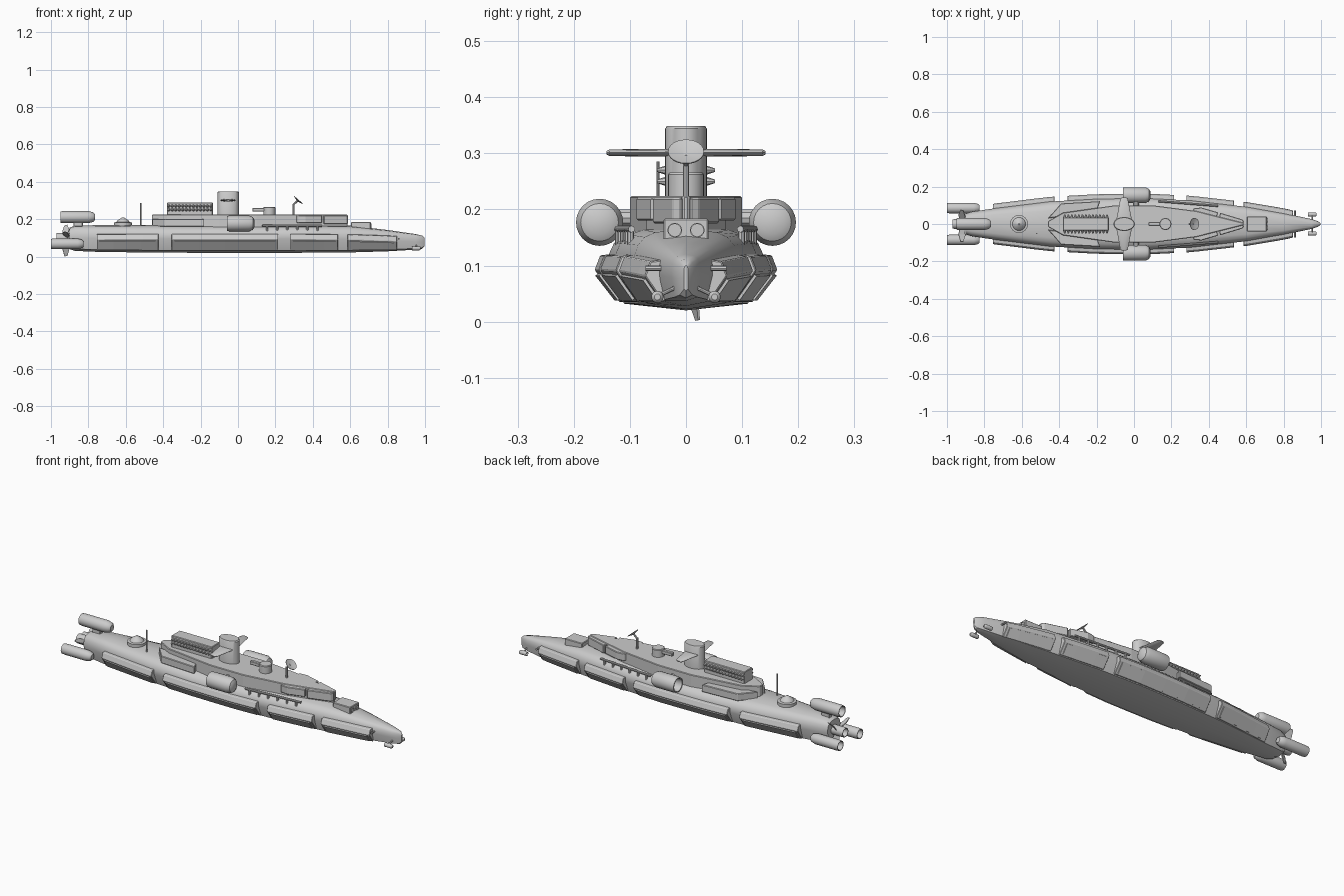
import bpy, bmesh, math
from mathutils import Vector, Matrix

if "Cube" in bpy.data.objects:
    bpy.data.objects.remove(bpy.data.objects["Cube"])


def finish(name, bm, smooth=False, bevel=0):
    bmesh.ops.recalc_face_normals(bm, faces=bm.faces)
    me = bpy.data.meshes.new(name)
    bm.to_mesh(me)
    bm.free()
    ob = bpy.data.objects.new(name, me)
    bpy.context.collection.objects.link(ob)
    if bevel:
        m = ob.modifiers.new("bevel", 'BEVEL')
        m.width, m.segments = bevel, 1
    if smooth:
        bpy.ops.object.select_all(action='DESELECT')
        ob.select_set(True)
        bpy.context.view_layer.objects.active = ob
        bpy.ops.object.shade_smooth_by_angle(angle=math.radians(35))
    return ob


def loft(name, rings, smooth=False, bevel=0):
    bm = bmesh.new()
    vs = [[bm.verts.new(p) for p in r] for r in rings]
    n = len(vs[0])
    for a, b in zip(vs, vs[1:]):
        for i in range(n):
            bm.faces.new((a[i], a[(i + 1) % n], b[(i + 1) % n], b[i]))
    bm.faces.new(vs[0])
    bm.faces.new(vs[-1])
    return finish(name, bm, smooth, bevel)


def prism(name, pts, z0, z1, bevel=0.003):
    return loft(name, [[(x, y, z) for x, y in pts] for z in (z0, z1)], bevel=bevel)


def box(name, lo, hi, bevel=0.003):
    return prism(name, [(lo[0], lo[1]), (hi[0], lo[1]), (hi[0], hi[1]), (lo[0], hi[1])], lo[2], hi[2], bevel)


def lathe(name, prof, loc, axis=(1, 0, 0), n=24, sx=1.0):
    # profile of (distance along axis, radius), spun about the axis
    q = Vector((0, 0, 1)).rotation_difference(Vector(axis))
    rings = []
    for d, r in prof:
        rings.append([Vector(loc) + q @ Vector((r * sx * math.cos(2 * math.pi * i / n),
                      r * math.sin(2 * math.pi * i / n), d)) for i in range(n)])
    return loft(name, rings, smooth=True)


def rod(name, a, b, r, n=10):
    d = Vector(b) - Vector(a)
    return lathe(name, [(0, r), (d.length, r)], a, d.normalized(), n)


def interp(table, x, k):
    for a, b in zip(table, table[1:]):
        if x <= b[0]:
            t = (x - a[0]) / (b[0] - a[0])
            return a[k] + (b[k] - a[k]) * t
    return table[-1][k]


# Hull stations: x, half width, keel z, deck z
HULL = [(-0.9, 0.055, 0.04, 0.155), (-0.87, 0.065, 0.03, 0.165), (-0.75, 0.083, 0.025, 0.168),
        (-0.45, 0.12, 0.021, 0.17), (-0.2, 0.134, 0.02, 0.17), (0.05, 0.138, 0.02, 0.17),
        (0.3, 0.126, 0.02, 0.17), (0.6, 0.092, 0.022, 0.165), (0.8, 0.058, 0.028, 0.142),
        (0.95, 0.026, 0.037, 0.12), (0.985, 0.014, 0.042, 0.112), (0.998, 0.004, 0.055, 0.1)]
SEC = [(0, 0), (0.8, 0.08), (1, 0.5), (1, 0.66), (0.93, 0.8), (0.8, 0.9), (0.6, 0.96), (0, 1)]
rings = []
for x, w, zb, zt in HULL:
    half = [(x, w * f, zb + (zt - zb) * g) for f, g in SEC]
    rings.append(half + [(x, -y, z) for _, y, z in half[-2:0:-1]])
loft("hull", rings, smooth=True)

# Superstructure with low aft slab
top = [(-0.46, 0.015), (-0.38, 0.06), (-0.1, 0.1), (0.1, 0.1), (0.33, 0.07), (0.585, 0.006)]
prism("deckhouse", top + [(x, -y) for x, y in reversed(top)], 0.15, 0.224)

# Bore profile for engines and pods, open at the rear
def tube(name, loc, length, r, n=24):
    rb = r * 0.82
    lathe(name, [(length * 0.3, 0.002), (length * 0.3, rb * 0.9), (0, rb), (0, r * 0.95),
                 (length * 0.1, r), (length * 0.82, r), (length * 0.95, r * 0.8),
                 (length, r * 0.5)], loc, n=n)

for s, side in ((1, "left"), (-1, "right")):
    # Armour belts following the hull
    for i, (x0, x1) in enumerate([(-0.755, -0.425), (-0.355, 0.215), (0.28, 0.535), (0.585, 0.85)]):
        rr = []
        for k in range(5):
            x = x0 + (x1 - x0) * k / 4
            w = interp(HULL, x, 1)
            h = (interp(HULL, x, 3) - 0.17) * 0.3
            rr.append([(x, s * y, z) for y, z in (
                (w - 0.015, 0.122 + h), (w + 0.016, 0.118 + h), (w + 0.026, 0.092 + h),
                (w * 0.86, 0.034), (w * 0.76, 0.04))])
        loft(f"armour_{side}_{i}", rr, bevel=0.002)
        # recessed-look outer panel
        pr = []
        for k in range(5):
            x = x0 + 0.015 + (x1 - x0 - 0.03) * k / 4
            w = interp(HULL, x, 1)
            h = (interp(HULL, x, 3) - 0.17) * 0.3
            a, b = Vector((w + 0.026, 0.092 + h)), Vector((w * 0.86, 0.034))
            o = Vector((0.004, -0.003))
            q = [a.lerp(b, 0.12), a.lerp(b, 0.12) + o, a.lerp(b, 0.88) + o, a.lerp(b, 0.88)]
            pr.append([(x, s * p.x, p.y) for p in q])
        loft(f"armour_panel_{side}_{i}", pr)

    # Aft slab and forward cheek plates on the deckhouse
    prism(f"aft_slab_{side}", [(x, s * y) for x, y in
          ((-0.46, 0.03), (-0.39, 0.11), (-0.18, 0.122), (-0.2, 0.07))], 0.16, 0.2)
    prism(f"cheek_rear_{side}", [(x, s * y) for x, y in
          ((0.31, 0.065), (0.32, 0.084), (0.36, 0.088), (0.45, 0.062), (0.44, 0.03))], 0.18, 0.221)
    prism(f"cheek_front_{side}", [(x, s * y) for x, y in
          ((0.455, 0.03), (0.46, 0.06), (0.58, 0.024), (0.59, 0.008), (0.575, 0.005))], 0.175, 0.221)

    # Midship thruster pod with strut
    tube(f"thruster_pod_{side}", (-0.06, s * 0.154, 0.177), 0.147, 0.042)
    rod(f"pod_strut_{side}", (0.01, s * 0.08, 0.185), (0.01, s * 0.13, 0.185), 0.016)

    # Side rail with uprights
    p = [(x, s * (interp(HULL, x, 1) - 0.012), 0.165) for x in (0.13, 0.45)]
    rod(f"rail_{side}", p[0], p[1], 0.006)
    for i in range(6):
        v = Vector(p[0]).lerp(Vector(p[1]), 0.08 + i * 0.168)
        rod(f"rail_post_{side}_{i}", v - Vector((0, 0, 0.028)), v, 0.006, 8)

    # Lower stern engines and their arms
    tube(f"stern_engine_{side}", (-1, s * 0.085, 0.068), 0.175, 0.028)
    rod(f"engine_arm_{side}", (-0.87, s * 0.03, 0.08), (-0.87, s * 0.075, 0.07), 0.014)

    # Bow manoeuvring jets
    tube(f"bow_jet_{side}", (0.93, s * 0.051, 0.044), 0.047, 0.011, 14)
    rod(f"bow_jet_arm_{side}", (0.953, s * 0.01, 0.065), (0.953, s * 0.05, 0.046), 0.004)
    rod(f"bow_peg_{side}", (0.86, s * 0.03, 0.095), (0.86, s * 0.072, 0.095), 0.005)

    # Spiked flanks of the battery house
    for row in range(2):
        for i in range(13):
            lathe(f"battery_stud_{side}_{row}_{i}", [(0, 0.009), (0.018, 0.003)],
                  (-0.37 + i * 0.0188, s * 0.034, 0.25 + row * 0.02), (0, s, 0), 8)

    # Launcher tubes in the forward box
    lathe(f"launch_tube_{side}", [(0, 0.013), (0.004, 0.013), (0.004, 0.011), (0.001, 0.011)],
          (0.709, s * 0.02, 0.163), n=18)

box("battery_house", (-0.38, -0.036, 0.22), (-0.135, 0.036, 0.288))
box("launcher_box", (0.605, -0.04, 0.135), (0.71, 0.04, 0.184))

# Oval funnel tower with crosswise wing
q = lathe("funnel_tower", [(0.22, 0.037), (0.344, 0.037), (0.349, 0.034)], (-0.053, 0, 0), (0, 0, 1), 32, 1.55)
wing = []
for y, c, t in ((-0.142, 0.01, 0.003), (-0.136, 0.02, 0.006), (-0.03, 0.04, 0.007), (0.03, 0.04, 0.007),
                (0.136, 0.02, 0.006), (0.142, 0.01, 0.003)):
    wing.append([(-0.053 + c * math.cos(a * math.pi / 8), y, 0.301 + t * math.sin(a * math.pi / 8))
                 for a in range(16)])
loft("tower_wing", wing, smooth=True)

# Deck turret with barrel
lathe("turret", [(0.22, 0.032), (0.262, 0.032), (0.266, 0.029)], (0.168, 0, 0), (0, 0, 1))
box("turret_barrel", (0.077, -0.01, 0.24), (0.15, 0.01, 0.26))

# Dish on a bent mast
rod("dish_mast", (0.297, 0, 0.22), (0.297, 0, 0.282), 0.006)
rod("dish_arm", (0.297, 0, 0.278), (0.32, 0, 0.3), 0.005)
lathe("dish", [(-0.004, 0.006), (0.004, 0.032), (0.006, 0.032), (0, 0.006)], (0.32, 0, 0.299), (0.66, 0, 0.75), 24)

# Stern dome and whip antenna
lathe("stern_dome", [(0.15, 0.048), (0.182, 0.048), (0.184, 0.035), (0.195, 0.028), (0.204, 0.012), (0.21, 0.004)],
      (-0.615, 0, 0), (0, 0, 1))
rod("antenna", (-0.52, -0.05, 0.16), (-0.52, -0.05, 0.285), 0.003, 8)

# Upper stern engine, pylon, centre nozzle and propeller blades
tube("upper_engine", (-0.95, 0, 0.211), 0.185, 0.032)
box("upper_pylon", (-0.88, -0.012, 0.15), (-0.83, 0.012, 0.19))
tube("centre_nozzle", (-0.97, 0, 0.1), 0.12, 0.026)
for k in range(3):
    rot = Matrix.Rotation(math.radians(12 + 120 * k), 3, 'X')
    blade = []
    for r, c, tw in ((0.02, 0.012, 0.6), (0.06, 0.02, 0.4), (0.1, 0.008, 0.3)):
        blade.append([Vector((-0.92, 0, 0.1)) + rot @ Vector((u * c * math.cos(tw) - v * 0.002 * math.sin(tw),
                      u * c * math.sin(tw) + v * 0.002 * math.cos(tw), -r))
                      for u, v in ((-1, -1), (1, -1), (1, 1), (-1, 1))])
    loft(f"propeller_blade_{k}", blade)
